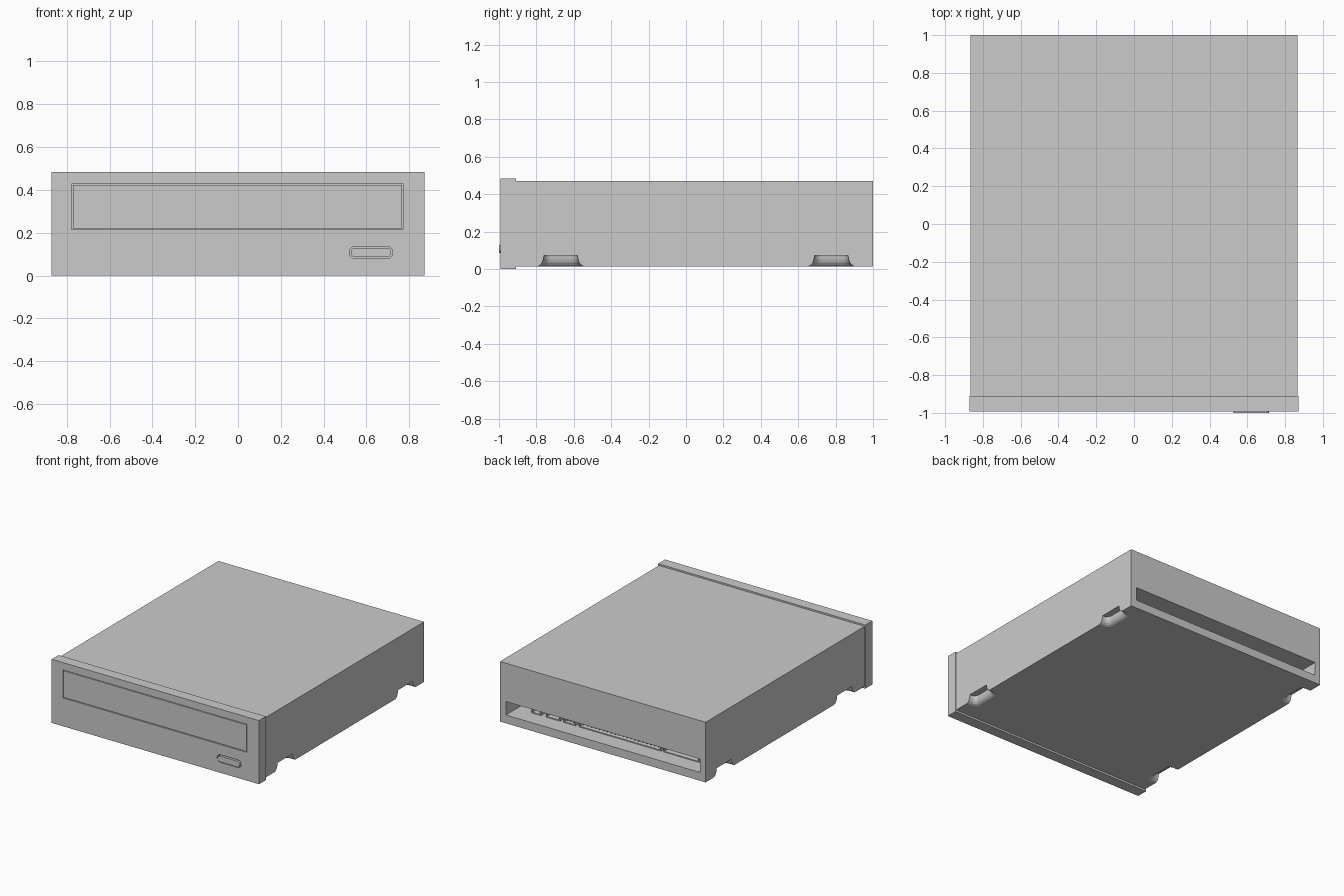
import bpy, bmesh
from math import cos, sin, pi

if "Cube" in bpy.data.objects:
    bpy.data.objects.remove(bpy.data.objects["Cube"])


def loft(name, rings):
    """Closed solid through rings of equal point count."""
    bm = bmesh.new()
    vs = [[bm.verts.new(p) for p in r] for r in rings]
    n = len(vs[0])
    for a, b in zip(vs, vs[1:]):
        for i in range(n):
            bm.faces.new((a[i], a[(i + 1) % n], b[(i + 1) % n], b[i]))
    bm.faces.new(vs[0])
    bm.faces.new(vs[-1])
    bmesh.ops.recalc_face_normals(bm, faces=bm.faces)
    me = bpy.data.meshes.new(name)
    bm.to_mesh(me)
    bm.free()
    ob = bpy.data.objects.new(name, me)
    bpy.context.collection.objects.link(ob)
    return ob


def box(name, x0, x1, y0, y1, z0, z1):
    return loft(name, [[(x0, y, z0), (x1, y, z0), (x1, y, z1), (x0, y, z1)]
                       for y in (y0, y1)])


def round_rect(cx, cy, hw, hh, r, seg=6):
    """Rounded rectangle outline as 2D points."""
    pts = []
    for k, (sx, sy) in enumerate(((1, 1), (-1, 1), (-1, -1), (1, -1))):
        for i in range(seg + 1):
            a = (k + i / seg) * pi / 2
            pts.append((cx + sx * (hw - r) + r * cos(a),
                        cy + sy * (hh - r) + r * sin(a)))
    return pts


def pill(name, grow, y0, y1):
    pts = round_rect(0.621, 0.108, 0.094 + grow, 0.022 + grow, 0.02 + grow)
    return loft(name, [[(x, y, z) for x, z in pts] for y in (y0, y1)])


def cut(target, cutter):
    cutter.hide_render = True
    m = target.modifiers.new("cut", 'BOOLEAN')
    m.operation, m.solver, m.object = 'DIFFERENCE', 'EXACT', cutter
    bpy.context.view_layer.objects.active = target
    bpy.ops.object.modifier_apply(modifier=m.name)
    bpy.data.objects.remove(cutter)


def socket(name, x0, x1, y0, y1, z0, z1, wall=0.008):
    """Connector shell, open towards the back."""
    ob = box(name, x0, x1, y0, y1, z0, z1)
    cut(ob, box("cutter", x0 + wall, x1 - wall, y0 + 0.02, y1 + 0.1,
                z0 + wall, z1 - wall))
    return ob


# metal case
case = box("case", -0.865, 0.865, -0.92, 1.0, 0.015, 0.472)

# flared mounting notches along both lower side edges
FLARE = ((0.0, 0.122), (0.015, 0.122), (0.022, 0.109), (0.034, 0.099),
         (0.05, 0.093), (0.072, 0.089))
for side in (-1, 1):
    for yc in (-0.67, 0.777):
        rings = []
        for z, hw in FLARE:
            depth = hw - 0.04
            rings.append([(x, y, z) for x, y in
                          round_rect(side * 0.865, yc, depth, hw, 0.035, 4)])
        cut(case, loft("cutter", rings))

# rear connector bay
FLOOR, WALL = 0.078, 0.75
cut(case, box("cutter", -0.82, 0.815, WALL, 1.1, FLOOR, 0.18))

# connectors inside the bay
MOUTH = 0.87
for name, x0, x1, top in (("digital_audio_socket", 0.61, 0.69, 0.14),
                          ("analog_audio_socket", 0.45, 0.57, 0.14),
                          ("jumper_socket", 0.32, 0.42, 0.14),
                          ("data_socket", -0.40, 0.29, 0.145),
                          ("power_socket", -0.72, -0.42, 0.155)):
    socket(name, x0, x1, WALL - 0.005, MOUTH, FLOOR - 0.001, top)


def pins(name, x0, x1, count, zs, r):
    for z in zs:
        for i in range(count):
            x = x0 + (x1 - x0) * i / (count - 1)
            box(name, x - r, x + r, WALL, MOUTH - 0.01, z - r, z + r)


pins("data_pin", 0.26, -0.37, 20, (0.1, 0.123), 0.004)
pins("power_pin", -0.465, -0.675, 4, (0.116,), 0.014)
pins("digital_audio_pin", 0.635, 0.665, 2, (0.109,), 0.004)
pins("analog_audio_pin", 0.475, 0.545, 4, (0.109,), 0.004)
pins("jumper_pin", 0.345, 0.395, 3, (0.098, 0.12), 0.004)

# front bezel with tray opening and button opening
FRONT = -0.993
bezel = box("front_bezel", -0.872, 0.872, FRONT, -0.91, 0.0, 0.484)
cut(bezel, box("cutter", -0.777, 0.773, -1.1, -0.96, 0.215, 0.428))
cut(bezel, pill("cutter", 0.007, -1.1, -0.96))

# disc tray front and eject button
box("disc_tray_front", -0.771, 0.766, FRONT, -0.955, 0.221, 0.423)
pill("eject_button", 0.0, -1.0, -0.955)
